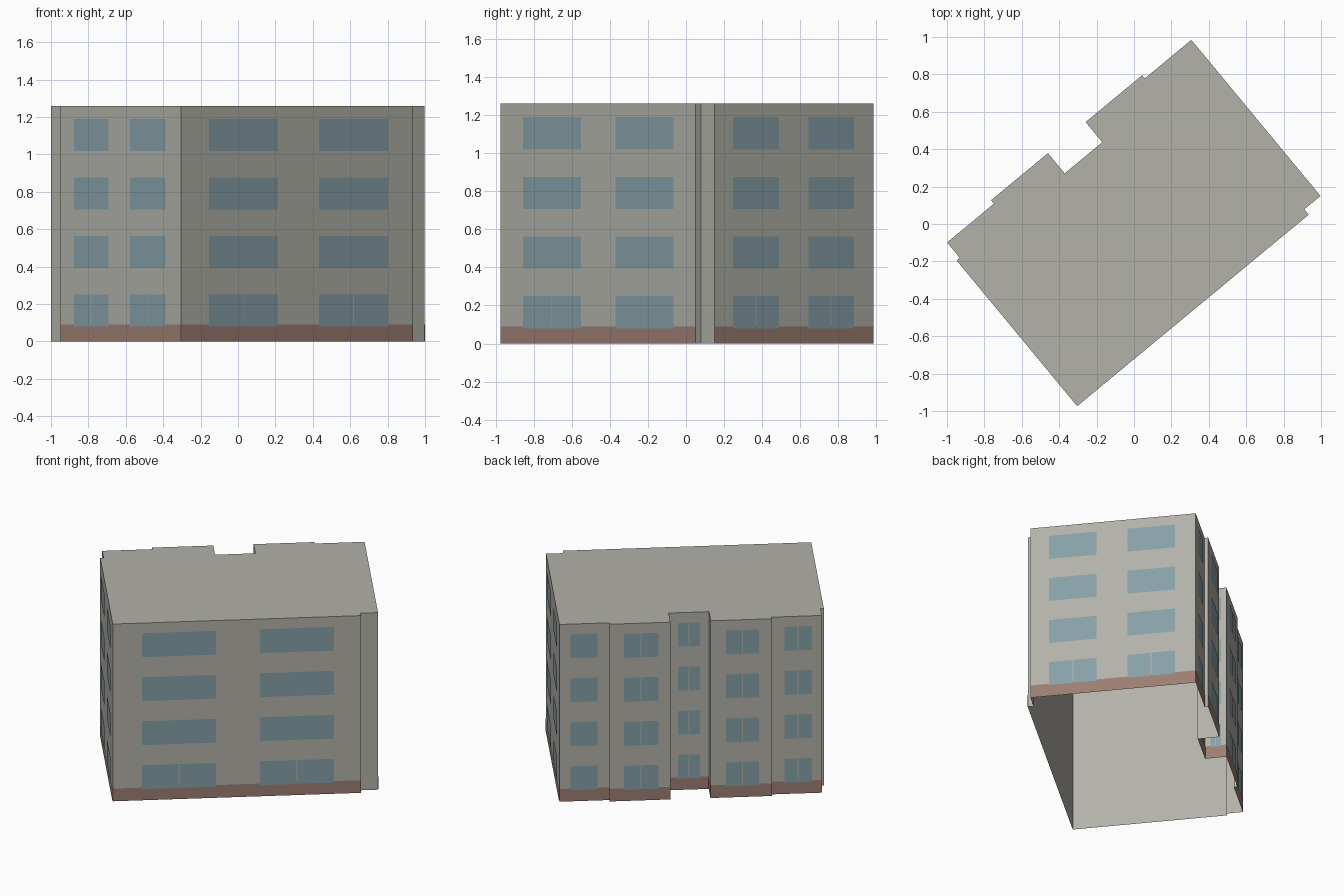
import bpy, bmesh, math
from mathutils import Vector

if "Cube" in bpy.data.objects:
    bpy.data.objects.remove(bpy.data.objects["Cube"], do_unlink=True)

HEIGHT = 1.26
TURN = math.radians(39.6)
PLINTH = 0.09
FLOORS = [0.08 + 0.313 * i for i in range(4)]
WINDOW_H = 0.17
MULLION = 0.006

# Footprint, anticlockwise, in the building's own axes
OUTLINE = dict(
    A=(-.855, -.557), B=(.752, -.557), C=(.752, -.52), D=(.864, -.52),
    E=(.864, .563), F=(.541, .563), G=(.541, .585), H=(.148, .585),
    I=(.148, .445), J=(-.113, .445), K=(-.113, .585), L=(-.508, .585),
    M=(-.508, .561), N=(-.833, .561), O=(-.833, .454), P=(-.855, .454))

# Facades: wall ends, window spans along the wall, mullions on every floor
FACADES = {
    "front": ("AB", [(.117, .415), (.593, .891)], False),
    "left_end": ("DE", [(.113, .401), (.587, .874)], False),
    "right_end": ("PA", [(.114, .40), (.579, .874)], False),
    "back_outer_left": ("EF", [(.22, .76)], False),
    "back_bay_left": ("GH", [(.233, .80)], True),
    "recess_side_left": ("HI", [(.25, .75)], True),
    "recess_back": ("IJ", [(.225, .775)], True),
    "recess_side_right": ("JK", [(.25, .75)], True),
    "back_bay_right": ("KL", [(.246, .787)], True),
    "back_outer_right": ("MN", [(.255, .80)], True),
}


def material(name, rgb):
    mat = bpy.data.materials.new(name)
    mat.use_nodes = True
    mat.diffuse_color = (*rgb, 1)
    mat.node_tree.nodes["Principled BSDF"].inputs["Base Color"].default_value = (*rgb, 1)
    return mat


def add_object(name, bm, mat):
    mesh = bpy.data.meshes.new(name)
    bm.to_mesh(mesh)
    bm.free()
    mesh.materials.append(mat)
    obj = bpy.data.objects.new(name, mesh)
    obj.rotation_euler.z = TURN
    bpy.context.collection.objects.link(obj)
    return obj


def panel(bm, p, q, z0, z1, offset=0.0):
    """Upright quad from p to q, pushed outward by offset."""
    d = (q - p).normalized()
    out = Vector((d.y, -d.x)) * offset
    a, b = p + out, q + out
    bm.faces.new([bm.verts.new((v.x, v.y, z))
                  for v, z in ((a, z0), (b, z0), (b, z1), (a, z1))])


wall_grey = material("wall_grey", (.445, .440, .396))
window_blue = material("window_blue", (.238, .352, .392))
plinth_brown = material("plinth_brown", (.328, .205, .165))

# Walls and flat roof, open underneath
corners = [Vector(c) for c in OUTLINE.values()]
bm = bmesh.new()
for p, q in zip(corners, corners[1:] + corners[:1]):
    panel(bm, p, q, 0, HEIGHT)
bm.faces.new([bm.verts.new((c.x, c.y, HEIGHT)) for c in corners])
bmesh.ops.remove_doubles(bm, verts=bm.verts, dist=0.0005)
add_object("walls_and_roof", bm, wall_grey)

# Plinth strip and windows on each facade
for name, (ends, spans, always_split) in FACADES.items():
    p, q = (Vector(OUTLINE[k]) for k in ends)
    d = (q - p).normalized()

    bm = bmesh.new()
    panel(bm, p, q, 0, PLINTH, 0.002)
    add_object(name + "_plinth", bm, plinth_brown)

    bm = bmesh.new()
    for t0, t1 in spans:
        a, b = p.lerp(q, t0), p.lerp(q, t1)
        mid = (a + b) / 2
        for level, z in enumerate(FLOORS):
            panes = [(a, b)]
            if always_split or (level == 0 and len(spans) > 1):
                panes = [(a, mid - d * MULLION / 2), (mid + d * MULLION / 2, b)]
            for start, end in panes:
                panel(bm, start, end, z, z + WINDOW_H, 0.004)
    add_object(name + "_windows", bm, window_blue)
